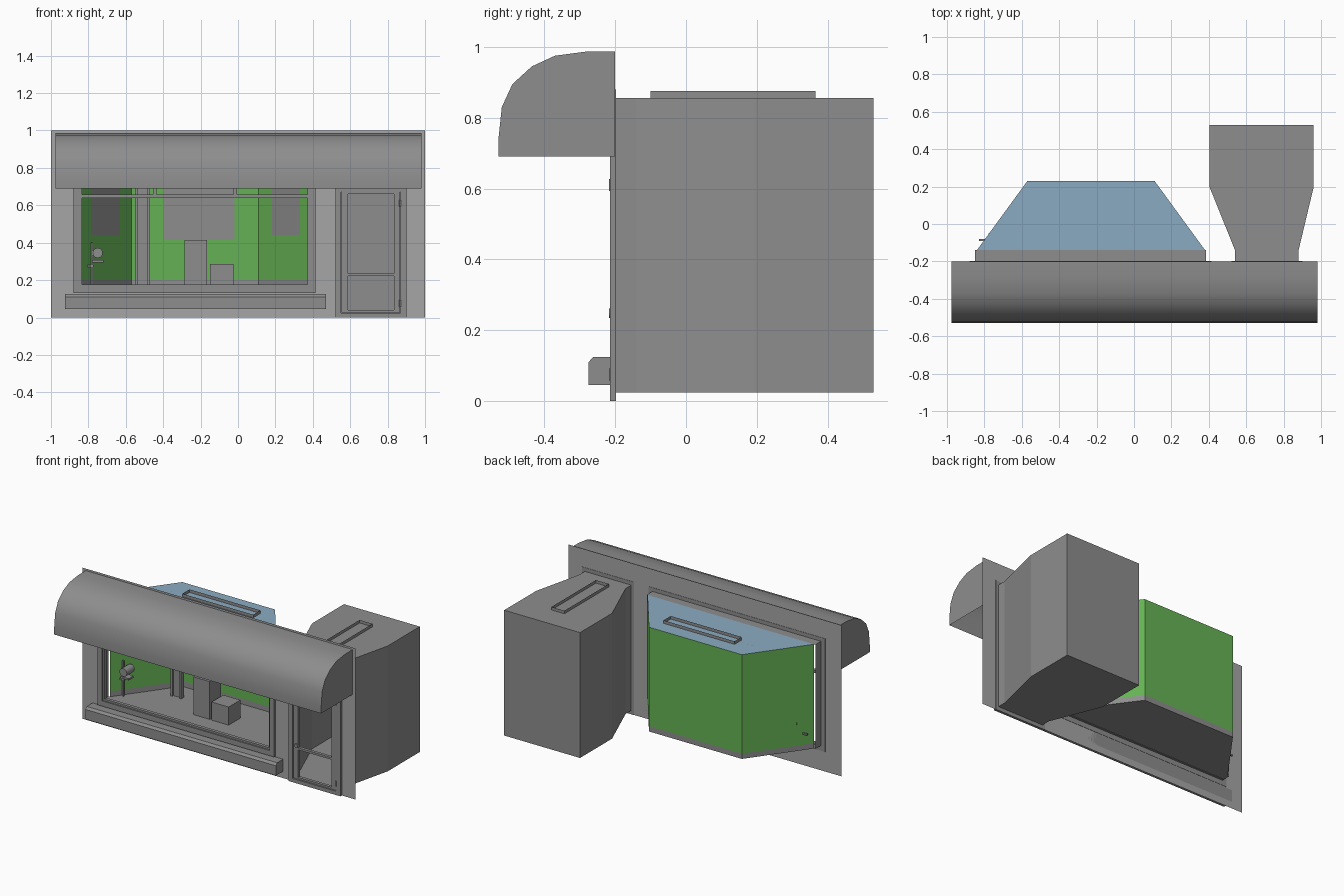
import bpy, math

cube = bpy.data.objects.get("Cube")
if cube:
    bpy.data.objects.remove(cube, do_unlink=True)


def material(name, r, g, b):
    m = bpy.data.materials.new(name)
    m.use_nodes = True
    m.diffuse_color = (r, g, b, 1)
    m.node_tree.nodes["Principled BSDF"].inputs["Base Color"].default_value = (r, g, b, 1)
    return m


GREY = material("grey", .27, .27, .27)
WALL = material("light grey", .38, .38, .38)
GREEN = material("green", .13, .45, .09)
BLUE = material("pale blue", .26, .41, .54)


def add(name, verts, faces, mat, smooth=False):
    mesh = bpy.data.meshes.new(name)
    mesh.from_pydata(verts, [], faces)
    mesh.materials.append(mat)
    ob = bpy.data.objects.new(name, mesh)
    bpy.context.collection.objects.link(ob)
    if smooth:
        bpy.ops.object.select_all(action='DESELECT')
        ob.select_set(True)
        bpy.context.view_layer.objects.active = ob
        bpy.ops.object.shade_smooth_by_angle(angle=math.radians(40))
    return ob


def boxes(name, specs, mat=GREY):
    """Join boxes given as (x0, x1, y0, y1, z0, z1)."""
    verts, faces = [], []
    for x0, x1, y0, y1, z0, z1 in specs:
        n = len(verts)
        verts += [(x, y, z) for x in (x0, x1) for y in (y0, y1) for z in (z0, z1)]
        faces += [[n + i for i in f] for f in
                  ((0, 1, 3, 2), (4, 6, 7, 5), (0, 4, 5, 1),
                   (2, 3, 7, 6), (0, 2, 6, 4), (1, 5, 7, 3))]
    return add(name, verts, faces, mat)


def frame(x0, x1, z0, z1, w, y0, y1):
    """Four bars just inside a rectangle."""
    return [(x0, x0 + w, y0, y1, z0, z1), (x1 - w, x1, y0, y1, z0, z1),
            (x0 + w, x1 - w, y0, y1, z0, z0 + w), (x0 + w, x1 - w, y0, y1, z1 - w, z1)]


def strip(name, plan, z0, z1, mat, closed=False):
    """Thin upright sheet following a plan outline."""
    n = len(plan)
    verts = [(x, y, z) for z in (z0, z1) for x, y in plan]
    faces = [(i, (i + 1) % n, n + (i + 1) % n, n + i) for i in range(n if closed else n - 1)]
    return add(name, verts, faces, mat)


def sheet(name, plan, z, mat):
    return add(name, [(x, y, z) for x, y in plan], [range(len(plan))], mat)


def extrude_x(name, profile, x0, x1, mat, open_edges=(), smooth=False):
    """Side profile (y, z) swept along x with end caps."""
    n = len(profile)
    verts = [(x, y, z) for x in (x0, x1) for y, z in profile]
    faces = [(i, (i + 1) % n, n + (i + 1) % n, n + i) for i in range(n) if i not in open_edges]
    faces += [range(n)[::-1], range(n, 2 * n)]
    return add(name, verts, faces, mat, smooth)


def cylinder(name, loc, r, depth, rot=(0, 0, 0)):
    bpy.ops.mesh.primitive_cylinder_add(vertices=16, radius=r, depth=depth, location=loc, rotation=rot)
    ob = bpy.context.object
    ob.name = name
    ob.data.materials.append(GREY)
    bpy.ops.object.shade_smooth_by_angle(angle=math.radians(40))


FRONT, FLOOR, TOP = -.2, .165, .855
WX0, WX1, DX0, DX1 = -.85, .385, .54, .88

# Facade sheet with window and door openings
xs = [-1, WX0, WX1, DX0, DX1, 1]
zs = [0, .025, FLOOR, TOP, 1]
verts = [(x, FRONT, z) for z in zs for x in xs]
faces = []
for r in range(4):
    for c in range(5):
        window_hole = c == 1 and r == 2
        door_hole = c == 3 and r in (1, 2)
        if not (window_hole or door_hole):
            i = r * 6 + c
            faces.append((i, i + 1, i + 7, i + 6))
add("facade", verts, faces, WALL)

# Curved awning, open underneath
profile = [(-.2, .69), (-.53, .69), (-.53, .735), (-.52, .83), (-.49, .895),
           (-.435, .945), (-.37, .975), (-.28, .987), (-.2, .987)]
extrude_x("awning", profile, -.975, .98, GREY, (0, 8), True)

# Window ledge with chamfered front edge
extrude_x("window_ledge", [(-.2, .045), (-.275, .045), (-.275, .11), (-.262, .125), (-.2, .125)],
          -.925, .47, GREY)

# Window casing, sash and transom
boxes("window_casing", frame(-.88, .415, .13, .88, .035, -.215, -.198))
boxes("window_sash", frame(-.847, .385, .163, .85, .014, -.207, -.185))
boxes("window_transom", [(-.835, .375, -.207, -.185, .64, .657)])
boxes("transom_mullions", [(x - .01, x + .01, -.205, -.187, .657, .84) for x in (-.445, -.015)])

# Display bay behind the window
bay = [(-.84, -.14), (-.57, .23), (.11, .23), (.38, -.14)]
strip("bay_walls", bay, .2, TOP, GREEN)
strip("bay_skirting", bay, FLOOR, .2, GREY)
sheet("bay_floor", bay, FLOOR, GREY)
sheet("bay_ceiling", bay, TOP, BLUE)
add("bay_reveal", [(x, y, z) for y in (FRONT, -.14)
                   for x, z in ((WX0, FLOOR), (WX1, FLOOR), (WX1, TOP), (WX0, TOP))],
    [(i, (i + 1) % 4, 4 + (i + 1) % 4, 4 + i) for i in range(4)], GREY)


# Wall panels on the inside of the bay
def panel(name, a, b, t0, t1, z0, z1):
    ends = [(a[0] + (b[0] - a[0]) * t, a[1] + (b[1] - a[1]) * t - .005) for t in (t0, t1)]
    strip(name, ends, z0, z1, GREY)


panel("left_panel", bay[0], bay[1], .2, .76, .44, .8)
panel("back_panel", bay[1], bay[2], .25, .81, .415, .8)
panel("right_panel", bay[2], bay[3], .27, .82, .44, .8)

# Display furniture
boxes("tall_plinth", [(-.285, -.165, -.06, .06, FLOOR, .415)])
boxes("low_plinth", [(-.15, -.025, -.062, .06, FLOOR, .285)])
boxes("display_column", [(-.55, -.537, .08, .11, FLOOR, TOP), (-.485, -.472, .08, .11, FLOOR, TOP),
                         (-.537, -.485, .092, .1, FLOOR, TOP)])
boxes("display_stand", [(-.785, -.775, -.09, -.08, FLOOR, .4), (-.83, -.77, -.09, -.08, .27, .28),
                        (-.78, -.72, -.115, -.065, .295, .307)])
cylinder("display_disc", (-.75, -.09, .345), .027, .08, (math.pi / 2, 0, 0))

# Entrance room behind the door
room = [(DX0, FRONT), (DX0, -.14), (.405, .195), (.405, .53),
        (.96, .53), (.96, .195), (DX1, -.14), (DX1, FRONT)]
strip("entrance_walls", room, .025, TOP, GREY)
sheet("entrance_floor", room, .025, GREY)
sheet("entrance_ceiling", room, TOP, GREY)


# Raised light surrounds on the ceilings
def surround(name, x0, x1, y0, y1):
    strip(name, [(x0, y0), (x1, y0), (x1, y1), (x0, y1)], TOP, .875, GREY, True)


surround("bay_light_surround", -.45, .07, .06, .135)
surround("entrance_light_surround", .635, .73, -.1, .365)

# Door casing, with a light over the door
boxes("door_casing", [(.52, .55, -.215, -.198, 0, .88), (.868, .9, -.215, -.198, 0, .88),
                      (.55, .868, -.215, -.198, 0, .025), (.55, .868, -.215, -.198, .672, .7),
                      (.55, .868, -.215, -.198, .85, .88)])

# Glazed door leaf, knob and hinges
boxes("door_leaf", [(.553, .588, -.21, -.19, .028, .67), (.833, .865, -.21, -.19, .028, .67),
                    (.588, .833, -.21, -.19, .028, .04), (.588, .833, -.21, -.19, .222, .236),
                    (.588, .833, -.21, -.19, .66, .67)])
cylinder("door_knob", (.575, -.212, .248), .013, .012, (math.pi / 2, 0, 0))
for name, z in (("lower_hinge", .075), ("upper_hinge", .61)):
    cylinder(name, (.867, -.212, z), .005, .035)
